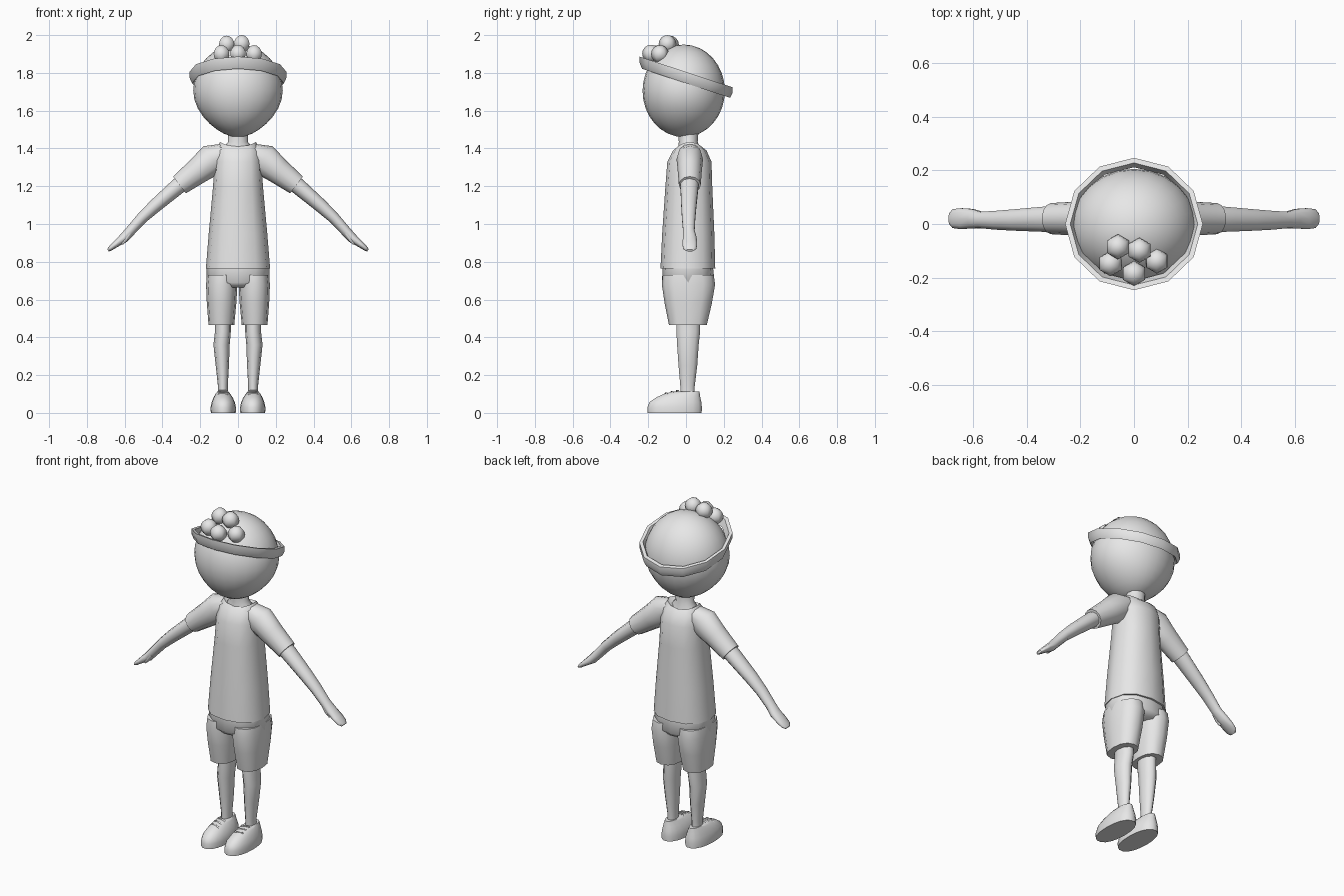
import bpy
import bmesh
from math import cos, sin, pi, radians, copysign
from mathutils import Vector

cube = bpy.data.objects.get("Cube")
if cube:
    bpy.data.objects.remove(cube, do_unlink=True)

grey = bpy.data.materials.new("light_grey")
grey.use_nodes = True
grey.diffuse_color = (0.8, 0.8, 0.8, 1)
grey.node_tree.nodes["Principled BSDF"].inputs["Base Color"].default_value = (0.8, 0.8, 0.8, 1)


def finish(name, bm, angle=40):
    """Turn a bmesh into a shaded object."""
    bmesh.ops.recalc_face_normals(bm, faces=bm.faces)
    mesh = bpy.data.meshes.new(name)
    bm.to_mesh(mesh)
    bm.free()
    mesh.materials.append(grey)
    obj = bpy.data.objects.new(name, mesh)
    bpy.context.collection.objects.link(obj)
    bpy.ops.object.select_all(action="DESELECT")
    obj.select_set(True)
    bpy.context.view_layer.objects.active = obj
    bpy.ops.object.shade_smooth_by_angle(angle=radians(angle))
    return obj


def signed_power(value, p):
    return copysign(abs(value) ** p, value)


def loft(name, rings, sides=12, along_path=False, power=1.0, side=1, closed=False, angle=40):
    """Skin oval rings (x, y, z, half width, half depth, saddle dip)."""
    bm = bmesh.new()
    centres = [Vector(r[:3]) for r in rings]
    loops = []
    for i, ring in enumerate(rings):
        u, v = Vector((1, 0, 0)), Vector((0, 1, 0))
        if along_path:
            tangent = centres[min(i + 1, len(rings) - 1)] - centres[max(i - 1, 0)]
            u = v.cross(tangent).normalized()
        dip = ring[5] if len(ring) > 5 else 0
        loop = []
        for k in range(sides):
            t = 2 * pi * k / sides
            p = centres[i] + u * ring[3] * signed_power(cos(t), power)
            p += v * ring[4] * signed_power(sin(t), power)
            p.z += dip * cos(2 * t)
            p.x *= side
            loop.append(bm.verts.new(p))
        loops.append(loop)
    pairs = list(zip(loops, loops[1:]))
    if closed:
        pairs.append((loops[-1], loops[0]))
    else:
        bm.faces.new(loops[0])
        bm.faces.new(loops[-1])
    for a, b in pairs:
        for k in range(sides):
            n = (k + 1) % sides
            bm.faces.new((a[k], a[n], b[n], b[k]))
    return finish(name, bm, angle)


# Head: ball with a narrower chin
bm = bmesh.new()
bmesh.ops.create_uvsphere(bm, u_segments=24, v_segments=16, radius=1)
for v in bm.verts:
    chin = 1 - 0.2 * max(0, -v.co.z) ** 2
    v.co = (v.co.x * 0.237 * chin, v.co.y * 0.218 - 0.012, v.co.z * 0.245 + 1.705)
finish("head", bm, 60)

# Neck
loft("neck", [(0, .015, 1.36, .085, .06), (0, .015, 1.41, .075, .055), (0, .012, 1.435, .052, .05),
              (0, .012, 1.5, .055, .055)], angle=60)

# Tilted hat brim: a hollow band, low at the back
brim = loft("hat_brim", [(0, 0, 1.745, .243, .233), (0, 0, 1.775, .257, .247), (0, 0, 1.805, .257, .247),
                         (0, 0, 1.805, .238, .228), (0, 0, 1.765, .222, .212)], closed=True, angle=35)
for v in brim.data.vertices:
    v.co.z -= 0.33 * v.co.y

# Berry cluster on the front of the hat
berries = [(-.06, -.085, 1.95), (.02, -.098, 1.953), (-.088, -.148, 1.9), (.085, -.138, 1.9), (0, -.185, 1.902)]
for i, centre in enumerate(berries):
    bm = bmesh.new()
    bmesh.ops.create_uvsphere(bm, u_segments=6, v_segments=8, radius=.047)
    bmesh.ops.translate(bm, verts=bm.verts, vec=centre)
    finish(f"hat_berry_{i + 1}", bm, 70)

# Shirt body with a dipped neckline
loft("shirt", [(0, .01, .765, .17, .145), (0, .012, .95, .155, .138), (0, .015, 1.2, .132, .124),
               (0, .018, 1.33, .125, .117), (0, .02, 1.39, .118, .088), (0, .02, 1.422, .095, .062, .012),
               (0, .018, 1.408, .075, .055, .012)], power=.85, angle=60)

# Shorts waist
loft("shorts_waist", [(0, .012, .665, .13, .115), (0, .012, .69, .168, .14), (0, .01, .78, .166, .132)],
     power=.85, angle=60)

for word, s in (("left", 1), ("right", -1)):
    # Sleeve
    loft(word + "_sleeve", [(.07, .02, 1.38, .05, .06), (.135, .02, 1.342, .085, .07),
                            (.21, .02, 1.283, .07, .064), (.31, .02, 1.207, .056, .058)],
         along_path=True, side=s, angle=55)
    # Arm and flat hand
    loft(word + "_arm", [(.27, .018, 1.238, .044, .045), (.32, .018, 1.198, .043, .05),
                         (.44, .015, 1.095, .036, .042), (.51, .014, 1.03, .03, .037),
                         (.57, .015, .963, .027, .032), (.605, .02, .925, .026, .038),
                         (.645, .02, .895, .018, .041), (.675, .02, .871, .013, .037),
                         (.688, .02, .86, .007, .022)],
         sides=10, along_path=True, side=s, angle=60)
    # Thumb
    loft(word + "_thumb", [(.572, 0, .952, .014, .016), (.595, -.002, .918, .012, .015),
                           (.612, -.002, .894, .005, .008)], sides=8, along_path=True, side=s, angle=60)
    # Shorts leg
    loft(word + "_shorts_leg", [(.088, .01, .465, .068, .1), (.087, .012, .58, .078, .125),
                                (.086, .013, .68, .083, .141), (.084, .012, .73, .08, .135)],
         side=s, power=.85, angle=55)
    # Leg
    loft(word + "_leg", [(.08, .012, .5, .042, .066), (.08, .012, .43, .042, .066),
                         (.087, .01, .36, .043, .06), (.083, .01, .25, .035, .052),
                         (.08, .008, .14, .026, .04), (.08, .008, .09, .026, .04)], sides=10, side=s, angle=60)
    # Shoe
    loft(word + "_shoe", [(.078, -.06, 0, .066, .145), (.078, -.06, .03, .067, .146),
                          (.078, -.056, .058, .061, .139), (.079, -.04, .083, .05, .117),
                          (.08, -.02, .102, .038, .094), (.08, 0, .112, .03, .072)],
         sides=18, side=s, power=.9, angle=50)
    # Laces: thin arched cords
    for i in range(3):
        y, z = -.105 + .03 * i, .095 + .007 * i
        loft(f"{word}_lace_{i + 1}", [(.045, y, z - .012, .005, .005), (.062, y - .004, z + .008, .005, .005),
                                      (.098, y + .004, z + .008, .005, .005), (.115, y, z - .012, .005, .005)],
             sides=6, along_path=True, side=s, angle=60)
